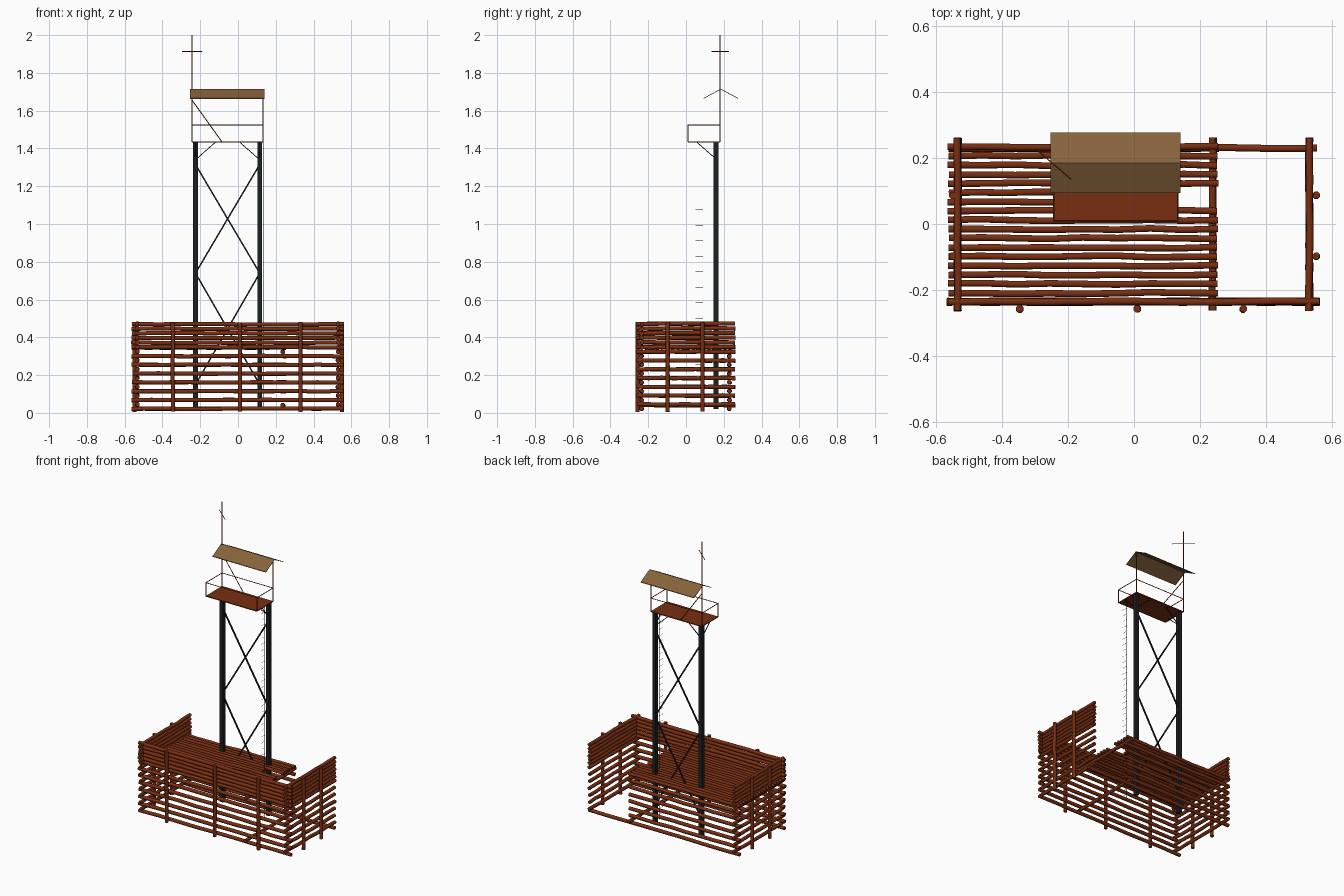
import bpy, bmesh, math, random
from mathutils import Vector

random.seed(4)
cube = bpy.data.objects.get("Cube")
if cube:
    bpy.data.objects.remove(cube)


def material(name, rgb):
    m = bpy.data.materials.new(name)
    m.use_nodes = True
    m.diffuse_color = (*rgb, 1)
    m.node_tree.nodes["Principled BSDF"].inputs["Base Color"].default_value = (*rgb, 1)
    return m


WOOD = material("log brown", (0.19, 0.028, 0.006))
STEEL = material("dark steel", (0.012, 0.014, 0.016))
TAN = material("roof tan", (0.24, 0.125, 0.045))


def tube(bm, path, radius, sides=8):
    """Closed round bar along a path of points."""
    pts = [Vector(p) for p in path]
    axis = (pts[-1] - pts[0]).normalized()
    ref = Vector((0, 0, 1)) if abs(axis.z) < 0.9 else Vector((1, 0, 0))
    u = axis.cross(ref).normalized()
    v = axis.cross(u)
    rings = []
    for p in pts:
        ring = []
        for k in range(sides):
            a = math.tau * (k + 0.5) / sides
            ring.append(bm.verts.new(p + radius * (u * math.cos(a) + v * math.sin(a))))
        rings.append(ring)
    for a, b in zip(rings, rings[1:]):
        for k in range(sides):
            n = (k + 1) % sides
            bm.faces.new((a[k], a[n], b[n], b[k]))
    bm.faces.new(rings[0][::-1])
    bm.faces.new(rings[-1])


def log(bm, start, end, radius=0.0115, wave=0.002, parts=8):
    """Slightly crooked log."""
    a, b = Vector(start), Vector(end)
    path = []
    for i in range(parts + 1):
        bend = Vector([random.uniform(-wave, wave) for _ in range(3)])
        path.append(a.lerp(b, i / parts) + bend)
    tube(bm, path, radius)


def box(bm, low, high):
    lo, hi = Vector(low), Vector(high)
    geo = bmesh.ops.create_cube(bm, size=1)
    for vert in geo["verts"]:
        vert.co = (lo + hi) / 2 + vert.co * (hi - lo)


def finish(bm, name, mat, smooth=False):
    bmesh.ops.recalc_face_normals(bm, faces=bm.faces)
    mesh = bpy.data.meshes.new(name)
    bm.to_mesh(mesh)
    bm.free()
    mesh.materials.append(mat)
    ob = bpy.data.objects.new(name, mesh)
    bpy.context.collection.objects.link(ob)
    if smooth:
        bpy.ops.object.select_all(action="DESELECT")
        ob.select_set(True)
        bpy.context.view_layer.objects.active = ob
        bpy.ops.object.shade_smooth_by_angle(angle=math.radians(50))
    return ob


# Log walls: open courses below, closely stacked parapet above
STEP, TIGHT = 0.0465, 0.0245
front_z = [0.022 + STEP * i for i in range(8)]
side_z = [0.045 + STEP * i for i in range(7)]
front_top = [0.372 + TIGHT * i for i in range(5)]
side_top = [0.349 + TIGHT * i for i in range(6)]

bm = bmesh.new()
for z in front_z + front_top:
    log(bm, (-0.56 - random.uniform(0, 0.006), -0.235, z), (0.56, -0.235, z))
for x in (-0.345, 0.01, 0.33):
    log(bm, (x, -0.257, 0.006), (x, -0.257, 0.48), wave=0.001)
finish(bm, "front_wall", WOOD, True)

for name, x, post_x in (("left_wall", 0.53, 0.551), ("right_wall", -0.533, -0.548)):
    bm = bmesh.new()
    for z in side_z + side_top:
        log(bm, (x, -0.262, z), (x, 0.26, z))
    for y in (-0.097, 0.087):
        log(bm, (post_x, y, 0.006), (post_x, y, 0.48), wave=0.001)
    finish(bm, name, WOOD, True)

# Back wall stops at the entrance; its sill runs across the opening
bm = bmesh.new()
for i, z in enumerate(front_z[:-1]):
    log(bm, (-0.56, 0.23, z), (0.553 if i == 0 else 0.255, 0.23, z))
finish(bm, "back_wall", WOOD, True)

# Deck with a ladder hatch at the +x edge
bm = bmesh.new()
for i in range(17):
    y = 0.233 - 0.0276 * i
    log(bm, (-0.562, y, 0.346), (0.135 if i in (5, 6) else 0.253, y, 0.346),
        radius=0.0108, wave=0.0025)
finish(bm, "deck", WOOD, True)

bm = bmesh.new()
for z in (0.04, 0.323):
    log(bm, (0.238, -0.262, z), (0.238, 0.262, z))
finish(bm, "cross_beams", WOOD, True)

# Tower legs and bracing
XL, XR, YT, FLOOR = -0.225, 0.115, 0.158, 1.435
bm = bmesh.new()
for x in (XL, XR):
    box(bm, (x - 0.012, YT - 0.013, 0.02), (x + 0.012, YT + 0.013, FLOOR))
finish(bm, "tower_legs", STEEL)

bm = bmesh.new()
for top, bottom in ((1.315, 0.74), (0.74, 0.15)):
    tube(bm, [(XL, YT - 0.004, top), (XR, YT - 0.004, bottom)], 0.0055, 4)
    tube(bm, [(XR, YT + 0.004, top), (XL, YT + 0.004, bottom)], 0.0055, 4)
finish(bm, "tower_braces", STEEL)

bm = bmesh.new()
for x, side in ((XL, 1), (XR, -1)):
    tube(bm, [(x, YT, 1.34), (x + side * 0.108, YT, FLOOR)], 0.003, 4)
    tube(bm, [(x, YT, 1.345), (x, 0.055, FLOOR)], 0.003, 4)
finish(bm, "platform_struts", STEEL)

# Lookout platform, railing and mast
X0, X1, Y0, Y1, RAIL = -0.243, 0.132, 0.01, 0.18, 1.525
bm = bmesh.new()
box(bm, (X0, Y0, FLOOR - 0.003), (X1, Y1, FLOOR + 0.003))
finish(bm, "platform", WOOD)

bm = bmesh.new()
corners = [(X0, Y0), (X1, Y0), (X1, Y1), (X0, Y1)]
for a, b in zip(corners, corners[1:] + corners[:1]):
    tube(bm, [(*a, RAIL), (*b, RAIL)], 0.0025, 6)
for x in (X0, X1):
    tube(bm, [(x, Y0, FLOOR), (x, Y0, RAIL)], 0.0025, 6)
finish(bm, "railing", WOOD)

bm = bmesh.new()
tube(bm, [(X0, Y1, FLOOR), (X0, Y1, 2.0)], 0.003, 6)
tube(bm, [(X1, Y1, FLOOR), (X1, Y1, 1.71)], 0.003, 6)
tube(bm, [(X0, Y1, 1.655), (-0.085, Y1, FLOOR)], 0.0025, 6)
tube(bm, [(-0.296, 0.226, 1.913), (-0.19, 0.135, 1.913)], 0.002, 6)
finish(bm, "mast_and_roof_posts", WOOD)

# Thin pitched roof
bm = bmesh.new()
section = [(0.093, 1.663), (0.184, 1.712), (0.276, 1.663)]
outline = section + [(y, z + 0.004) for y, z in reversed(section)]
ends = [[bm.verts.new((x, y, z)) for y, z in outline] for x in (-0.253, 0.14)]
for k in range(6):
    n = (k + 1) % 6
    bm.faces.new((ends[0][k], ends[0][n], ends[1][n], ends[1][k]))
for end in ends:
    bm.faces.new((end[0], end[1], end[4], end[5]))
    bm.faces.new((end[1], end[2], end[3], end[4]))
finish(bm, "roof", TAN)

# Slender ladder through the hatch
bm = bmesh.new()
for y in (0.05, 0.09):
    tube(bm, [(0.134, y, 0.02), (0.134, y, FLOOR)], 0.0012, 4)
for i in range(34):
    z = 0.05 + i * 0.041
    tube(bm, [(0.134, 0.05, z), (0.134, 0.09, z)], 0.0007, 4)
finish(bm, "ladder", STEEL)
